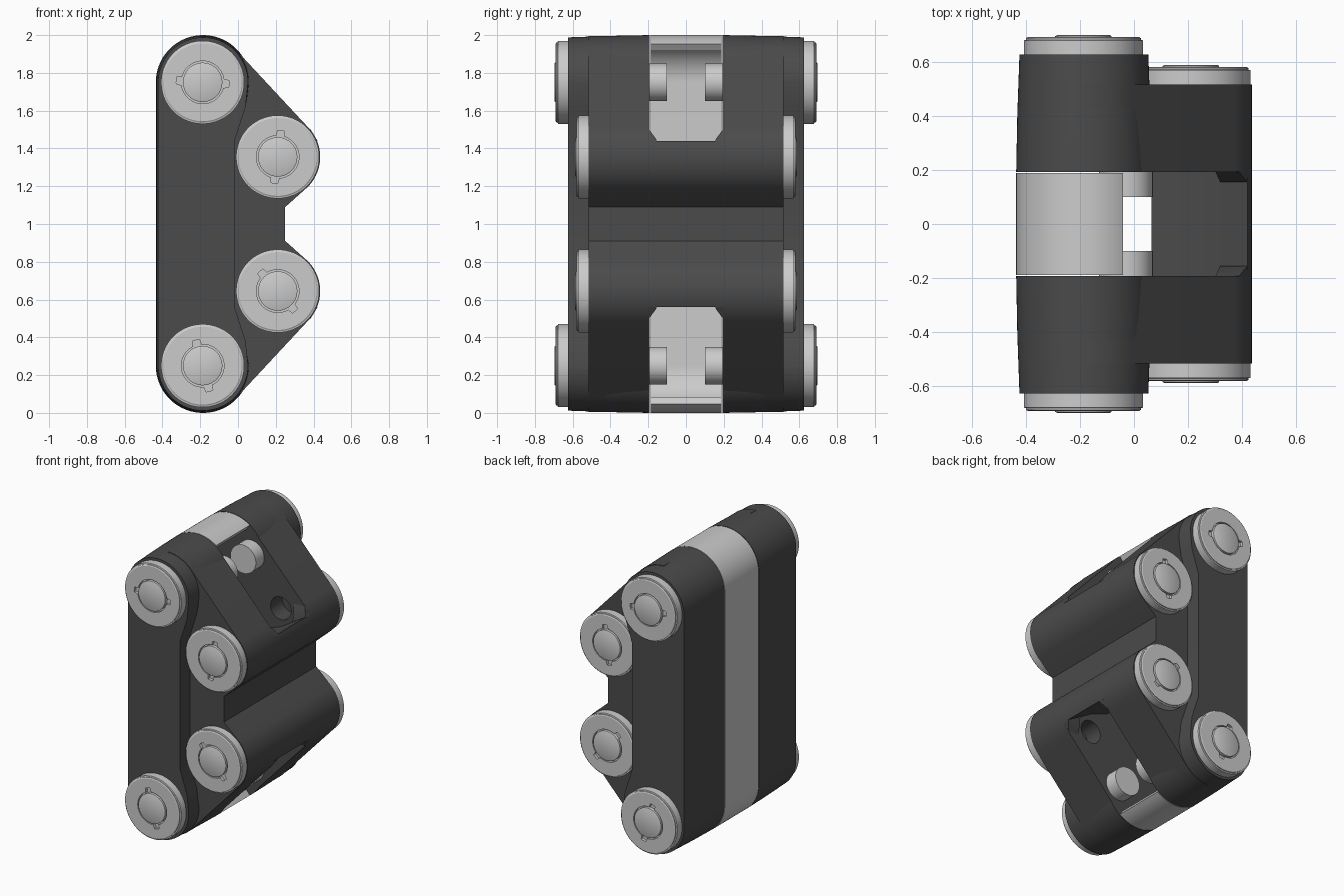
import bpy, bmesh
from math import pi, cos, sin, radians, degrees, acos

if "Cube" in bpy.data.objects:
    bpy.data.objects.remove(bpy.data.objects["Cube"])

dark = bpy.data.materials.new("dark_shell")
dark.diffuse_color = (0.07, 0.07, 0.07, 1)
dark.use_nodes = True
dark.node_tree.nodes["Principled BSDF"].inputs["Base Color"].default_value = dark.diffuse_color

BIG, SMALL = (-0.185, 1.75), (0.21, 1.355)   # upper wheel centres (x, z)


def flip(p):
    return (p[0], 2 - p[1])


def arc(c, r, a0, a1, n=24):
    return [(c[0] + r * cos(radians(a0 + (a1 - a0) * i / n)),
             c[1] + r * sin(radians(a0 + (a1 - a0) * i / n))) for i in range(n + 1)]


def mirrored(upper):
    """Close an upper-half outline by reflecting it about z = 1."""
    return upper + [flip(p) for p in reversed(upper)]


def smooth(ob, angle=32):
    bpy.ops.object.select_all(action='DESELECT')
    ob.select_set(True)
    bpy.context.view_layer.objects.active = ob
    bpy.ops.object.shade_smooth_by_angle(angle=radians(angle))


def loft(name, sections, mat=None, finish=True):
    """Skin a list of (y, [(x, z), ...]) sections and cap both ends."""
    bm = bmesh.new()
    rings = [[bm.verts.new((x, y, z)) for x, z in pts] for y, pts in sections]
    for a, b in zip(rings, rings[1:]):
        for i in range(len(a)):
            j = (i + 1) % len(a)
            bm.faces.new((a[i], a[j], b[j], b[i]))
    bm.faces.new(rings[0])
    bm.faces.new(rings[-1])
    bmesh.ops.recalc_face_normals(bm, faces=bm.faces)
    me = bpy.data.meshes.new(name)
    bm.to_mesh(me)
    bm.free()
    ob = bpy.data.objects.new(name, me)
    bpy.context.collection.objects.link(ob)
    if mat:
        me.materials.append(mat)
    if finish:
        smooth(ob)
    return ob


def cut(ob, cutter):
    m = ob.modifiers.new("bore", 'BOOLEAN')
    m.operation, m.object, m.solver = 'DIFFERENCE', cutter, 'EXACT'
    bpy.context.view_layer.objects.active = ob
    bpy.ops.object.modifier_apply(modifier=m.name)
    bpy.data.objects.remove(cutter)


def side_outline(r):
    return mirrored(arc(BIG, r, 180, 0, 36) + [(0.04, 1.62), (-0.015, 1.45)])


def cap(name, c, s, y0, depth, turn):
    """Round wheel cap with a keyed recess and a raised centre disc."""
    n, t = 96, radians(turn)

    def ring(r):
        return arc(c, r, 0, 360 * (n - 1) / n, n - 1)

    def key(r, tab):
        pts = []
        for i in range(n):
            a = 2 * pi * i / n
            off = (a - t + pi / 2) % pi - pi / 2
            k = tab if abs(off) < 0.17 else r
            pts.append((c[0] + k * cos(a), c[1] + k * sin(a)))
        return pts

    top = y0 + depth
    prof = [(y0 - 0.01, ring(0.22)), (top - 0.012, ring(0.22)),
            (top - 0.010, ring(0.212)), (top - 0.004, ring(0.212)), (top, ring(0.206)),
            (top, key(0.113, 0.14)), (top - 0.02, key(0.113, 0.14))]
    loft(name, [(s * y, p) for y, p in prof])
    loft(name + "_disc", [(s * (top - 0.025), ring(0.104)), (s * (top + 0.004), ring(0.104)),
                          (s * (top + 0.007), ring(0.098))])


# arm outline: both struts and the waist between them
arm = mirrored([(BIG[0], 1.7)] + arc(BIG, 0.245, 90, 45, 10) + arc(SMALL, 0.225, 45, -45, 24)
               + [(0.25, 1.09)])

# bridge between the two arms, with sloping pocket floors
bridge = mirrored([(0.065, 1.25), (0.2, 1.30), (0.33, 1.38)]
                  + arc(SMALL, 0.225, 22, -45, 18) + [(0.25, 1.09)])
loft("bridge", [(-0.195, bridge), (0.195, bridge)], dark)

# light centre band wrapping round the back
end = degrees(acos(0.145 / 0.25))
outer = arc(BIG, 0.25, end, 180, 32)
inner = arc(BIG, 0.205, end, 180, 32)
band = outer + [flip(p) for p in reversed(outer)] + [flip(p) for p in inner] + inner[::-1]
loft("centre_band", [(-0.188, band), (0.188, band)])

caps = (("upper_big_cap", (-0.187, 1.75), 0.62, 0.07, -3),
        ("lower_big_cap", (-0.187, 0.25), 0.62, 0.07, 104),
        ("upper_small_cap", SMALL, 0.515, 0.065, 83),
        ("lower_small_cap", flip(SMALL), 0.515, 0.065, 130))

for s, side in ((-1, "front"), (1, "back")):
    # slightly tapered shell half
    loft(side + "_shell", [(s * 0.192, side_outline(0.25)), (s * 0.4, side_outline(0.246)),
                           (s * 0.625, side_outline(0.238))], dark)
    # arm with pocket bores
    ob = loft(side + "_arms", [(s * 0.192, arm), (s * 0.515, arm)], dark, False)
    for z in (1.43, 0.57):
        circ = arc((0.2, z), 0.08, 0, 348.75, 31)
        cut(ob, loft("bore_cutter", [(s * 0.1, circ), (s * 0.32, circ)], None, False))
    smooth(ob)
    for z, half in ((1.75, "upper"), (0.25, "lower")):
        # axle stub inside the pocket
        circ = arc((-0.03, z), 0.1, 0, 348.75, 31)
        loft(f"{side}_{half}_axle_stub", [(s * 0.1, circ), (s * 0.2, circ)])
        # fillet in the pocket corner
        d = 1 if z > 1 else -1
        e = 1 + d * 0.38
        lo = [(0.32, e), (0.42, e + d * 0.06), (0.385, e + d * 0.12), (0.3, e + d * 0.12)]
        thin = [(0.32, e), (0.42, e + d * 0.06), (0.418, e + d * 0.065), (0.318, e + d * 0.005)]
        loft(f"{side}_{half}_pocket_fillet", [(s * 0.195, lo), (s * 0.155, thin)], dark)
    for name, c, y0, depth, turn in caps:
        cap(f"{side}_{name}", c, s, y0, depth, turn)
